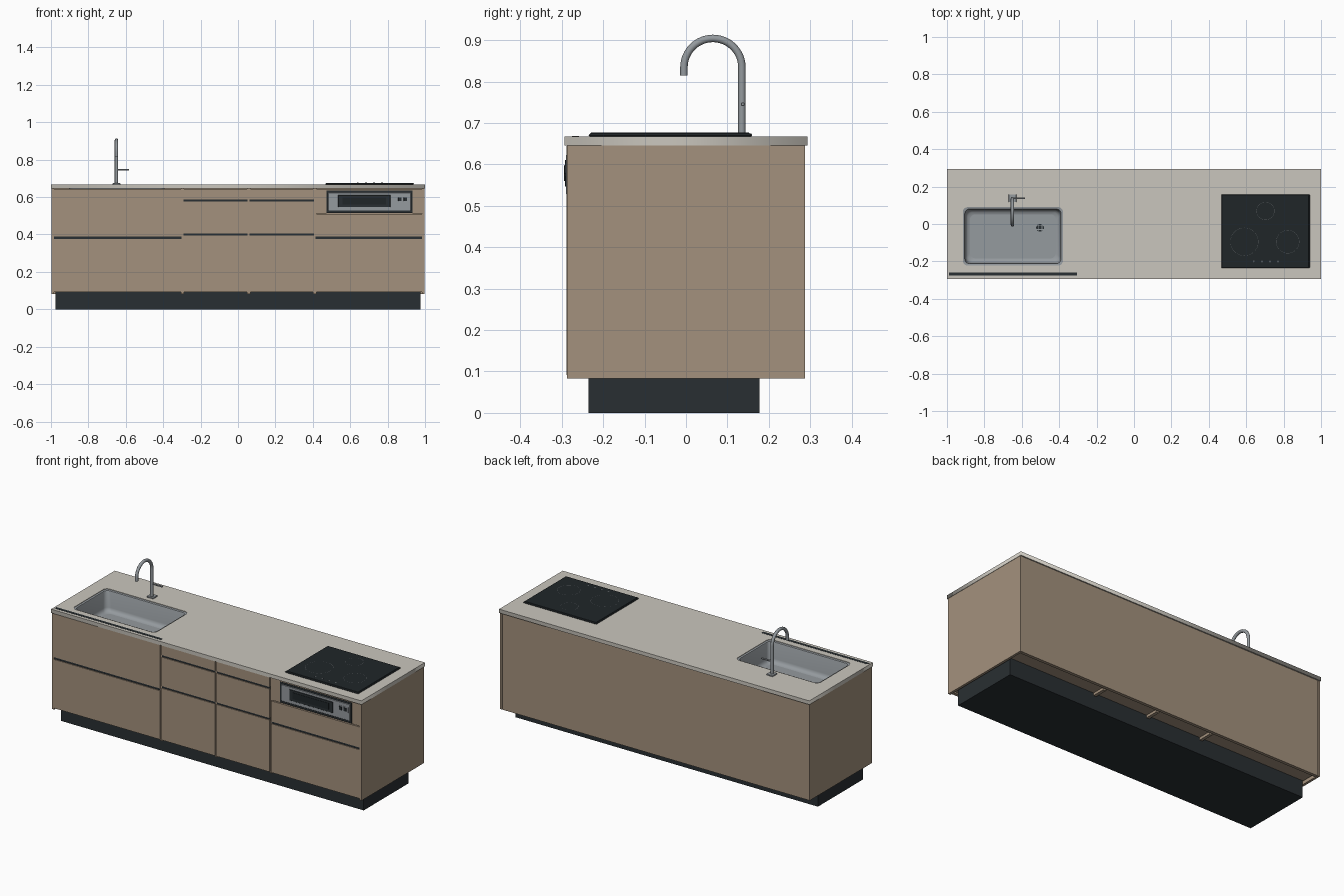
import bpy, bmesh, math
from mathutils import Matrix

if "Cube" in bpy.data.objects:
    bpy.data.objects.remove(bpy.data.objects["Cube"])


def material(name, r, g, b):
    m = bpy.data.materials.new(name)
    m.diffuse_color = (r, g, b, 1)
    m.use_nodes = True
    m.node_tree.nodes["Principled BSDF"].inputs["Base Color"].default_value = m.diffuse_color
    return m


WOOD = material("wood", 0.37, 0.285, 0.205)
STONE = material("stone", 0.59, 0.565, 0.51)
DARK = material("dark", 0.022, 0.028, 0.032)
GLASS = material("glass", 0.014, 0.019, 0.022)
STEEL = material("steel", 0.30, 0.325, 0.345)
MARK = material("marking", 0.10, 0.11, 0.115)


def add(name, bm, mat):
    me = bpy.data.meshes.new(name)
    bm.to_mesh(me)
    bm.free()
    ob = bpy.data.objects.new(name, me)
    bpy.context.collection.objects.link(ob)
    me.materials.append(mat)
    return ob


def box(name, x0, x1, y0, y1, z0, z1, mat, bevel=0):
    bm = bmesh.new()
    bmesh.ops.create_cube(bm, size=1, matrix=Matrix.Translation(
        ((x0 + x1) / 2, (y0 + y1) / 2, (z0 + z1) / 2)) @ Matrix.Diagonal((x1 - x0, y1 - y0, z1 - z0, 1)))
    ob = add(name, bm, mat)
    if bevel:
        mod = ob.modifiers.new("bevel", 'BEVEL')
        mod.width, mod.segments = bevel, 1
    return ob


def cylinder(name, loc, r, depth, mat, axis='Z', seg=32):
    rot = {'X': Matrix.Rotation(math.pi / 2, 4, 'Y'), 'Y': Matrix.Rotation(math.pi / 2, 4, 'X'),
           'Z': Matrix.Identity(4)}[axis]
    bm = bmesh.new()
    bmesh.ops.create_cone(bm, cap_ends=True, segments=seg, radius1=r, radius2=r, depth=depth,
                          matrix=Matrix.Translation(loc) @ rot)
    return smooth(add(name, bm, mat))


def smooth(ob, angle=40):
    bpy.ops.object.select_all(action='DESELECT')
    ob.select_set(True)
    bpy.context.view_layer.objects.active = ob
    bpy.ops.object.shade_smooth_by_angle(angle=math.radians(angle))
    return ob


def to_mesh(ob):
    bpy.ops.object.select_all(action='DESELECT')
    ob.select_set(True)
    bpy.context.view_layer.objects.active = ob
    bpy.ops.object.convert(target='MESH')
    return ob


def rounded_rect(x0, x1, y0, y1, r, n=6):
    pts = []
    for i, (cx, cy) in enumerate([(x1 - r, y1 - r), (x0 + r, y1 - r), (x0 + r, y0 + r), (x1 - r, y0 + r)]):
        for k in range(n + 1):
            a = math.pi / 2 * (i + k / n)
            pts.append((cx + r * math.cos(a), cy + r * math.sin(a)))
    return pts


def curve(name, loops, mat, dims, cyclic):
    cu = bpy.data.curves.new(name, 'CURVE')
    cu.dimensions = dims
    for pts in loops:
        sp = cu.splines.new('POLY')
        sp.points.add(len(pts) - 1)
        for p, co in zip(sp.points, pts):
            p.co = (*co, 0, 1) if len(co) == 2 else (*co, 1)
        sp.use_cyclic_u = cyclic
    ob = bpy.data.objects.new(name, cu)
    bpy.context.collection.objects.link(ob)
    cu.materials.append(mat)
    return ob


# Worktop with a rounded sink opening
SINK = (-0.915, -0.38, -0.222, 0.09)
top = curve("worktop", [[(-1, -0.293), (1, -0.293), (1, 0.293), (-1, 0.293)],
                        rounded_rect(*SINK, 0.025)], STONE, '2D', True)
top.data.fill_mode = 'BOTH'
top.data.extrude = 0.011
top.location.z = 0.656
to_mesh(top)

# Sink bowl lofted from shrinking rounded rectangles
bm = bmesh.new()
rings = []
for inset, z, r in [(0, 0.664, 0.025), (0.010, 0.662, 0.025), (0.012, 0.658, 0.025), (0.014, 0.568, 0.03),
                    (0.018, 0.556, 0.03), (0.026, 0.548, 0.03), (0.038, 0.545, 0.03)]:
    x0, x1, y0, y1 = SINK
    pts = rounded_rect(x0 + inset, x1 - inset, y0 + inset, y1 - inset, r)
    rings.append([bm.verts.new((x, y, z)) for x, y in pts])
for a, b in zip(rings, rings[1:]):
    for i in range(len(a)):
        j = (i + 1) % len(a)
        bm.faces.new((a[j], a[i], b[i], b[j]))
bm.faces.new(rings[-1])
smooth(add("sink_bowl", bm, STEEL))

# Drain with a crossed strainer
DX, DY = -0.502, -0.02
cylinder("drain_ring", (DX, DY, 0.547), 0.027, 0.004, STEEL)
cylinder("drain_hole", (DX, DY, 0.549), 0.021, 0.002, DARK)
for s in (-0.01, 0.01):
    box("strainer_bar", DX + s - 0.002, DX + s + 0.002, DY - 0.022, DY + 0.022, 0.549, 0.553, STEEL)
    box("strainer_bar", DX - 0.022, DX + 0.022, DY + s - 0.002, DY + s + 0.002, 0.549, 0.553, STEEL)

# Gooseneck tap
FX, FY = -0.65, 0.135
path = [(FX, FY, 0.667)] + [(FX, 0.065 + 0.07 * math.cos(math.pi * i / 24), 0.834 + 0.07 * math.sin(math.pi * i / 24))
                            for i in range(25)] + [(FX, -0.005, 0.814)]
tap = curve("tap_spout", [path], STEEL, '3D', False)
tap.data.bevel_depth = 0.009
tap.data.bevel_resolution = 4
tap.data.use_fill_caps = True
smooth(to_mesh(tap))
box("tap_base", FX - 0.021, FX + 0.021, FY - 0.018, FY + 0.024, 0.667, 0.674, STEEL, 0.0015)
box("tap_lever", FX, FX + 0.067, FY - 0.002, FY + 0.006, 0.741, 0.749, STEEL, 0.001)

# Dark strip in front of the sink
box("front_strip", -0.99, -0.305, -0.275, -0.258, 0.664, 0.668, DARK)

# Hob with cooking zones and touch controls
box("hob_frame", 0.467, 0.94, -0.235, 0.158, 0.667, 0.674, DARK, 0.003)
box("hob_glass", 0.472, 0.935, -0.23, 0.153, 0.672, 0.6765, GLASS, 0.001)
for x, y, r in [(0.59, -0.095, 0.075), (0.822, -0.095, 0.062), (0.703, 0.07, 0.048)]:
    bm = bmesh.new()
    inner, outer = ([bm.verts.new((x + q * math.cos(i * math.pi / 24), y + q * math.sin(i * math.pi / 24), 0.677))
                     for i in range(48)] for q in (r - 0.0012, r))
    for i in range(48):
        j = (i + 1) % 48
        bm.faces.new((inner[i], outer[i], outer[j], inner[j]))
    add("cooking_zone", bm, MARK)
for x in (0.64, 0.684, 0.727, 0.77):
    cylinder("touch_control", (x, -0.2, 0.6767), 0.005, 0.001, MARK, seg=16)

# Carcass: plinth, sides, back, dividers and floors
box("plinth", -0.975, 0.975, -0.235, 0.178, 0, 0.1, DARK)
for s in (-1, 1):
    a, b = sorted((s * 0.998, s * 0.984))
    box("side_panel", a, b, -0.287, 0.287, 0.083, 0.645, WOOD)
box("back_panel", -0.983, 0.983, 0.268, 0.286, 0.083, 0.645, WOOD)
DIV = [-0.984, -0.297, 0.057, 0.41, 0.984]
for x in DIV[1:-1]:
    box("divider", x - 0.009, x + 0.009, -0.28, 0.255, 0.083, 0.645, WOOD)
for a, b in zip(DIV, DIV[1:]):
    box("cabinet_floor", a + 0.006, b - 0.006, -0.268, 0.25, 0.098, 0.11, WOOD)

# Drawer fronts, column by column, with dark grip channels between them
LOW = 0.092
fronts = [[(LOW, 0.376), (0.389, 0.644)],
          [(LOW, 0.394), (0.406, 0.575), (0.587, 0.644)],
          [(LOW, 0.394), (0.406, 0.575), (0.587, 0.644)],
          [(LOW, 0.376), (0.389, 0.509)]]
for i, rows in enumerate(fronts):
    x0 = DIV[i] + (0.005 if i else 0)
    x1 = DIV[i + 1] - (0.005 if i < 3 else 0)
    for z0, z1 in rows:
        box("drawer_front", x0, x1, -0.288, -0.27, z0, z1, WOOD)
    for (_, z0), (z1, _) in zip(rows, rows[1:]):
        box("grip_channel", x0, x1, -0.283, -0.265, z0 - 0.004, z1 + 0.004, DARK)

# Oven surround
box("oven_surround_left", 0.415, 0.472, -0.285, -0.265, 0.513, 0.644, WOOD)
box("oven_surround_right", 0.934, 0.984, -0.285, -0.265, 0.513, 0.644, WOOD)
box("oven_surround_top", 0.472, 0.934, -0.285, -0.265, 0.636, 0.644, WOOD)

# Built-in oven
box("oven_body", 0.472, 0.934, -0.287, -0.02, 0.515, 0.636, DARK)
box("oven_face", 0.481, 0.925, -0.29, -0.28, 0.527, 0.624, STEEL, 0.002)
box("oven_window", 0.535, 0.815, -0.2925, -0.285, 0.546, 0.610, DARK, 0.001)
box("oven_glass", 0.558, 0.79, -0.294, -0.288, 0.560, 0.597, GLASS)
box("oven_control_panel", 0.848, 0.914, -0.291, -0.285, 0.572, 0.603, STEEL)
for x in (0.865, 0.895):
    box("oven_knob", x - 0.009, x + 0.009, -0.2945, -0.288, 0.578, 0.598, DARK, 0.001)
